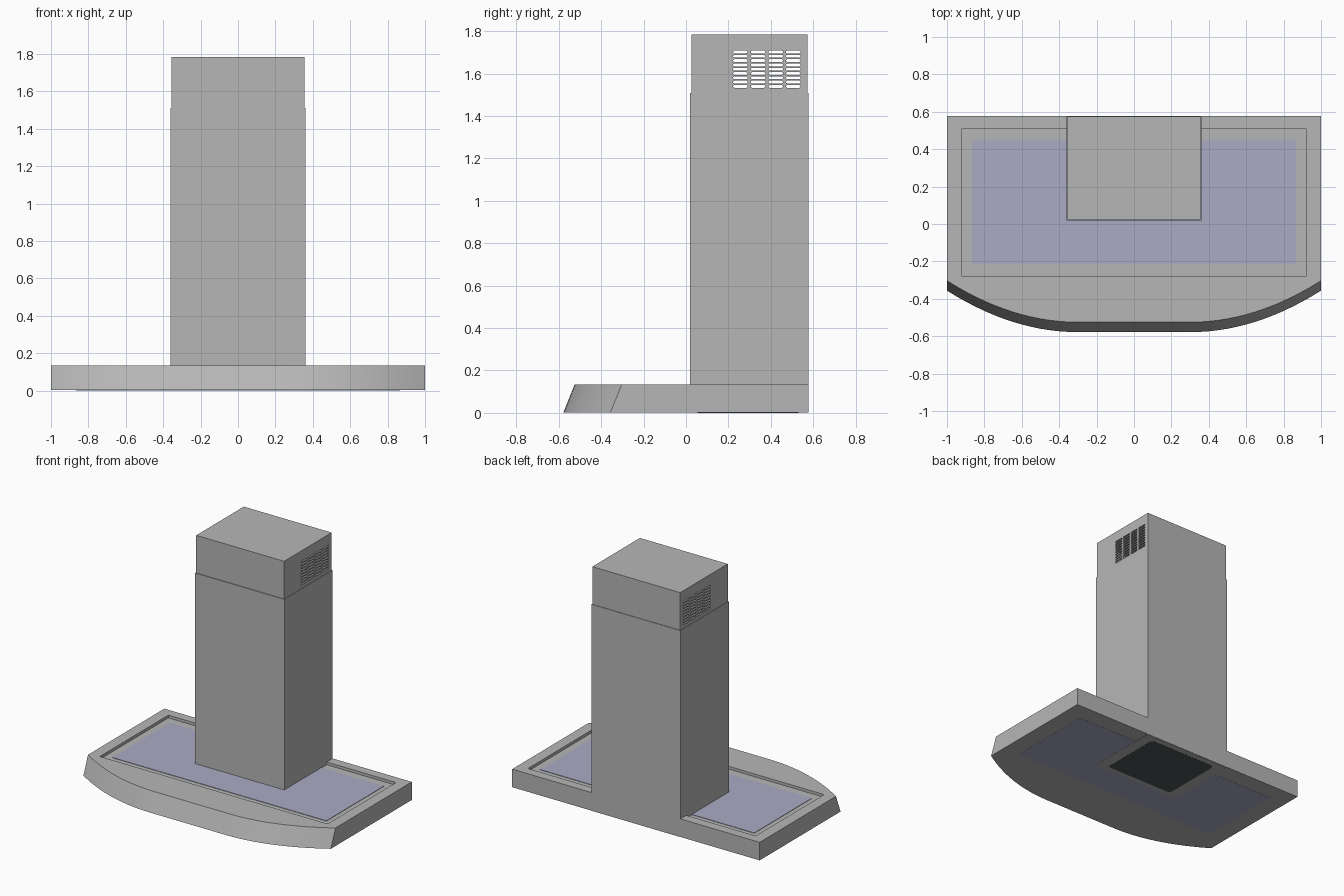
import bpy
import bmesh
import math
from mathutils import Vector

if "Cube" in bpy.data.objects:
    bpy.data.objects.remove(bpy.data.objects["Cube"], do_unlink=True)


def material(name, colour):
    mat = bpy.data.materials.new(name)
    mat.use_nodes = True
    mat.diffuse_color = (*colour, 1)
    mat.node_tree.nodes["Principled BSDF"].inputs["Base Color"].default_value = (*colour, 1)
    return mat


STEEL = material("brushed_steel", (0.47, 0.47, 0.47))
GLASS = material("tinted_glass", (0.40, 0.41, 0.55))
FILTER = material("black_filter", (0.075, 0.09, 0.09))


def finish(bm, name, mat=None):
    bmesh.ops.recalc_face_normals(bm, faces=bm.faces[:])
    mesh = bpy.data.meshes.new(name)
    bm.to_mesh(mesh)
    bm.free()
    obj = bpy.data.objects.new(name, mesh)
    bpy.context.collection.objects.link(obj)
    if mat:
        mesh.materials.append(mat)
    return obj


def prism(bm, lower, upper):
    """Solid between two matching rings of points."""
    a = [bm.verts.new(p) for p in lower]
    b = [bm.verts.new(p) for p in upper]
    bm.faces.new(a)
    bm.faces.new(b)
    for i in range(len(a)):
        j = (i + 1) % len(a)
        bm.faces.new((a[i], a[j], b[j], b[i]))


def box(name, half_x, y0, y1, z0, z1, mat=None, corner=0):
    bm = bmesh.new()
    ring = [(-half_x, y0), (half_x, y0), (half_x, y1), (-half_x, y1)]
    prism(bm, [(x, y, z0) for x, y in ring], [(x, y, z1) for x, y in ring])
    if corner:
        upright = [e for e in bm.edges
                   if abs(e.verts[0].co.z - e.verts[1].co.z) > (z1 - z0) / 2]
        bmesh.ops.bevel(bm, geom=upright, offset=corner, segments=4,
                        profile=0.5, affect='EDGES')
    return finish(bm, name, mat)


def cut(obj, cutter):
    mod = obj.modifiers.new("cut", 'BOOLEAN')
    mod.object = cutter
    mod.solver = 'EXACT'
    bpy.context.view_layer.objects.active = obj
    bpy.ops.object.modifier_apply(modifier=mod.name)
    bpy.data.objects.remove(cutter, do_unlink=True)


BACK, TOP, FLOOR = 0.578, 0.135, 0.115

# Canopy with a bowed, sloping front
def bow(front):
    xs = [-1 + i / 20 for i in range(41)]
    pts = [(x, front + 0.222 * max(0, (abs(x) - 0.3) / 0.7) ** 2) for x in xs]
    return pts + [(1, BACK), (-1, BACK)]


bm = bmesh.new()
prism(bm, [(x, y, 0.003) for x, y in bow(-0.578)],
      [(x, y, TOP) for x, y in bow(-0.525)])
canopy = finish(bm, "canopy", STEEL)
cut(canopy, box("tray_cutter", 0.92, -0.28, 0.51, FLOOR, 0.3))
bpy.ops.object.select_all(action='DESELECT')
canopy.select_set(True)
bpy.context.view_layer.objects.active = canopy
bpy.ops.object.shade_smooth_by_angle(angle=math.radians(25))

# Glass panel showing above and below
box("glass_top", 0.865, -0.215, 0.447, FLOOR - 0.002, FLOOR + 0.003, GLASS)
box("glass_underside", 0.865, -0.215, 0.447, 0.002, 0.006, GLASS)

# Filter and its frame under the canopy
box("filter_frame", 0.36, 0.02, BACK - 0.002, 0.001, 0.006, STEEL)
box("filter", 0.28, 0.055, 0.53, 0, 0.006, FILTER, corner=0.025)

# Hollow chimney in two telescoping sections
lower_duct = box("lower_chimney", 0.36, 0.02, BACK, 0.1, 1.51, STEEL)
cut(lower_duct, box("lower_hollow", 0.348, 0.032, BACK - 0.012, 0.05, 1.6))
upper_duct = box("upper_chimney", 0.355, 0.025, BACK - 0.004, 1.4, 1.785, STEEL)
cut(upper_duct, box("upper_hollow", 0.347, 0.033, BACK - 0.012, 1.3, 1.777))

# Rows of round-ended vent slots through both sides
bm = bmesh.new()
half_y, radius = 0.035, 0.0065
for column in range(4):
    for row in range(9):
        centre = Vector((0, 0.257 + column * 0.083, 1.54 + row * 0.0203))
        ring = []
        for k in range(8):
            angle = math.pi * (k // 4 + (k % 4) / 3) - math.pi / 2
            side = 1 if k < 4 else -1
            ring.append(centre + Vector((0, side * (half_y - radius) + radius * math.cos(angle),
                                         radius * math.sin(angle))))
        prism(bm, [p - Vector((0.5, 0, 0)) for p in ring],
              [p + Vector((0.5, 0, 0)) for p in ring])
cut(upper_duct, finish(bm, "vent_cutter"))
